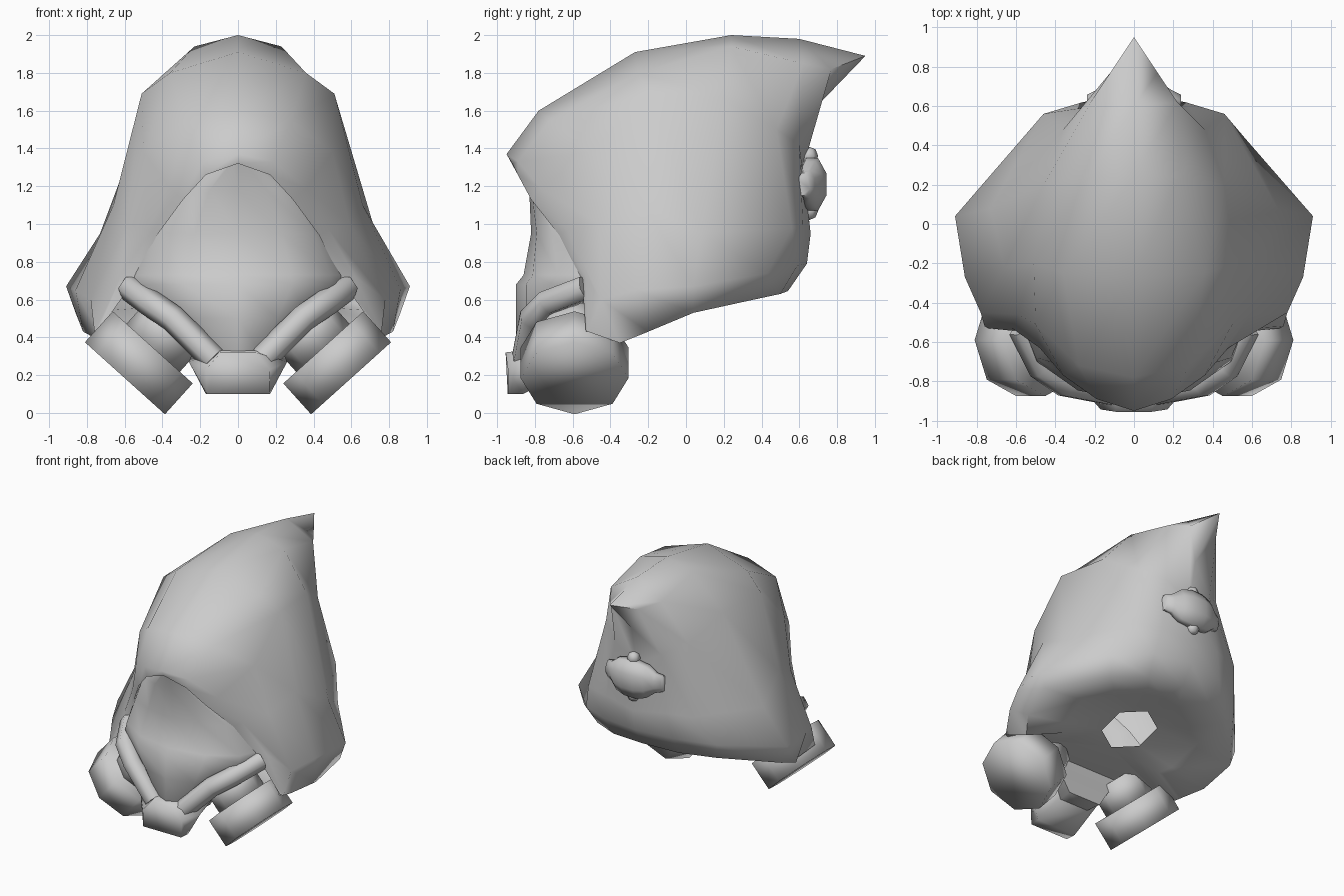
import bpy, bmesh, math
from mathutils import Vector, Matrix

cube = bpy.data.objects.get("Cube")
if cube:
    bpy.data.objects.remove(cube, do_unlink=True)

GREY = (0.6, 0.6, 0.6, 1)
grey = bpy.data.materials.new("plain grey")
grey.use_nodes = True
grey.diffuse_color = GREY
grey.node_tree.nodes["Principled BSDF"].inputs["Base Color"].default_value = GREY


def finish(obj, angle):
    obj.data.materials.clear()
    obj.data.materials.append(grey)
    bpy.ops.object.select_all(action="DESELECT")
    obj.select_set(True)
    bpy.context.view_layer.objects.active = obj
    bpy.ops.object.shade_smooth_by_angle(angle=math.radians(angle))


def add_mesh(name, bm, angle=40):
    bmesh.ops.remove_doubles(bm, verts=bm.verts, dist=0.001)
    bmesh.ops.recalc_face_normals(bm, faces=bm.faces)
    mesh = bpy.data.meshes.new(name)
    bm.to_mesh(mesh)
    bm.free()
    obj = bpy.data.objects.new(name, mesh)
    bpy.context.collection.objects.link(obj)
    finish(obj, angle)


def loft(rings, wrap=lambda row: False, cap_start=False, cap_end=False):
    """Join rings of equal length with quads; wrap says which rows close."""
    bm = bmesh.new()
    grid = [[bm.verts.new(p) for p in ring] for ring in rings]
    n = len(grid[0])
    for r, (a, b) in enumerate(zip(grid, grid[1:])):
        for i in range(n if wrap(r) else n - 1):
            j = (i + 1) % n
            bm.faces.new((a[i], a[j], b[j], b[i]))
    if cap_start:
        bm.faces.new(grid[0])
    if cap_end:
        bm.faces.new(grid[-1])
    return bm


def mirrored(p):
    return (-p[0], p[1], p[2])


# Hood: slices from the inner lip to the back seam, each ridge to hem
slices = [
    [(0, -.92, 1.32), (.17, -.89, 1.26), (.29, -.82, 1.13), (.43, -.67, .94), (.55, -.55, .7), (.74, -.53, .43)],
    [(0, -.95, 1.37), (.19, -.89, 1.33), (.36, -.77, 1.19), (.48, -.63, .97), (.62, -.53, .72), (.76, -.52, .43)],
    [(0, -.78, 1.6), (.28, -.72, 1.55), (.5, -.51, 1.38), (.59, -.46, 1), (.78, -.45, .6), (.71, -.35, .37)],
    [(0, -.27, 1.91), (.36, -.25, 1.8), (.51, -.2, 1.69), (.66, -.22, 1.1), (.86, -.27, .65), (.82, -.2, .43)],
    [(0, .24, 2), (.23, .24, 1.94), (.46, .2, 1.67), (.73, .08, .95), (.91, .04, .67), (.86, .04, .53)],
    [(0, .6, 1.98), (.22, .62, 1.85), (.36, .48, 1.5), (.46, .56, .98), (.57, .43, .74), (.52, .36, .6)],
    [(0, .95, 1.89), (.12, .77, 1.82), (.2, .6, 1.42), (.26, .62, .98), (.3, .59, .78), (.28, .5, .63)],
    [(0, .95, 1.89), (0, .68, 1.61), (0, .62, 1.3), (0, .66, .95), (0, .64, .79), (0, .54, .645)],
]
for k, column in enumerate(slices):
    # Underside runs from the hem to a tilted six-sided neck hole
    a = math.radians(60 * (k // 2))
    x, y = .2 * math.sin(a), -.2 * math.cos(a)
    rim = Vector((x, y - .05, .55 + .3 * y))
    column.append(tuple(Vector(column[-1]).lerp(rim, 0.5)))
    column.append(tuple(rim))
columns = slices + [[mirrored(p) for p in c] for c in reversed(slices[:-1])]
add_mesh("hood", loft(list(zip(*columns)), wrap=lambda row: row >= 5), 85)

# Face plate: rows of height, half width, centre depth, side depth
face_rows = [
    (1.33, .06, -.87, -.85), (1.18, .3, -.83, -.74), (.95, .46, -.82, -.6),
    (.73, .57, -.86, -.5), (.68, .57, -.9, -.5), (.5, .42, -.9, -.5),
    (.33, .22, -.9, -.55), (.2, .14, -.84, -.55),
]
rings = []
for z, w, mid, side in face_rows:
    turns = [math.radians(t) for t in range(-90, 91, 30)]
    rings.append([(w * math.sin(t), mid + (side - mid) * (1 - math.cos(t)), z) for t in turns])
add_mesh("face_plate", loft(rings, wrap=lambda row: row >= 4, cap_end=True), 80)

# Snout: faceted cup tapering back under the face
snout = []
for y, half in [
    (-.96, [(.09, .32), (.17, .23), (.165, .1)]),
    (-.88, [(.1, .33), (.26, .27), (.17, .1)]),
    (-.68, [(.1, .36), (.24, .32), (.14, .2)]),
]:
    outline = half + [(-x, z) for x, z in reversed(half)]
    snout.append([(x, y + x * x * .6, z) for x, z in outline])
add_mesh("snout", loft(snout, wrap=lambda row: True, cap_start=True, cap_end=True), 100)

for side, label in ((1, "left"), (-1, "right")):
    # Filter canister with its narrower neck
    tilt = Matrix.Rotation(math.radians(-42 * side), 4, "Y")
    for part, centre, radius, depth in (
        ("filter", (.525 * side, -.59, .265), .285, .22),
        ("filter_neck", (.39 * side, -.59, .41), .19, .22),
    ):
        bm = bmesh.new()
        bmesh.ops.create_cone(bm, cap_ends=True, segments=8, radius1=radius, radius2=radius,
                              depth=depth, matrix=Matrix.Translation(centre) @ tilt)
        add_mesh(label + "_" + part, bm, 100)

    # Bent cheek bar from hood to snout
    path = [(.57, -.53, .66), (.47, -.73, .585), (.345, -.815, .5), (.13, -.855, .285)]
    curve = bpy.data.curves.new(label + "_cheek_bar", "CURVE")
    curve.dimensions = "3D"
    curve.bevel_depth = .072
    curve.bevel_resolution = 1
    curve.use_fill_caps = True
    spline = curve.splines.new("POLY")
    spline.points.add(len(path) - 1)
    for point, (x, y, z) in zip(spline.points, path):
        point.co = (x * side, y, z, 1)
    bar = bpy.data.objects.new(label + "_cheek_bar", curve)
    bpy.context.collection.objects.link(bar)
    bpy.ops.object.select_all(action="DESELECT")
    bar.select_set(True)
    bpy.context.view_layer.objects.active = bar
    bpy.ops.object.convert(target="MESH")
    finish(bpy.context.view_layer.objects.active, 80)

# Back clasp: flattened barrel bowed across the back seam
profile = [(-.24, .065), (-.19, .08), (-.13, .13), (-.05, .15), (.05, .15), (.13, .13), (.19, .08), (.24, .065)]
spokes = [math.radians(22.5 + 45 * i) for i in range(8)]
barrel = []
for x, r in profile:
    barrel.append([(x, .67 - x * x * .8 + .55 * r * math.cos(t), 1.21 + r * math.sin(t)) for t in spokes])
add_mesh("back_clasp", loft(barrel, wrap=lambda row: True, cap_start=True, cap_end=True), 70)

# Small studs above and below the clasp
for name, z in (("upper_stud", 1.36), ("lower_stud", 1.07)):
    bm = bmesh.new()
    bmesh.ops.create_uvsphere(bm, u_segments=6, v_segments=4, radius=.05,
                              matrix=Matrix.Translation((0, .65, z)))
    add_mesh(name, bm, 70)
